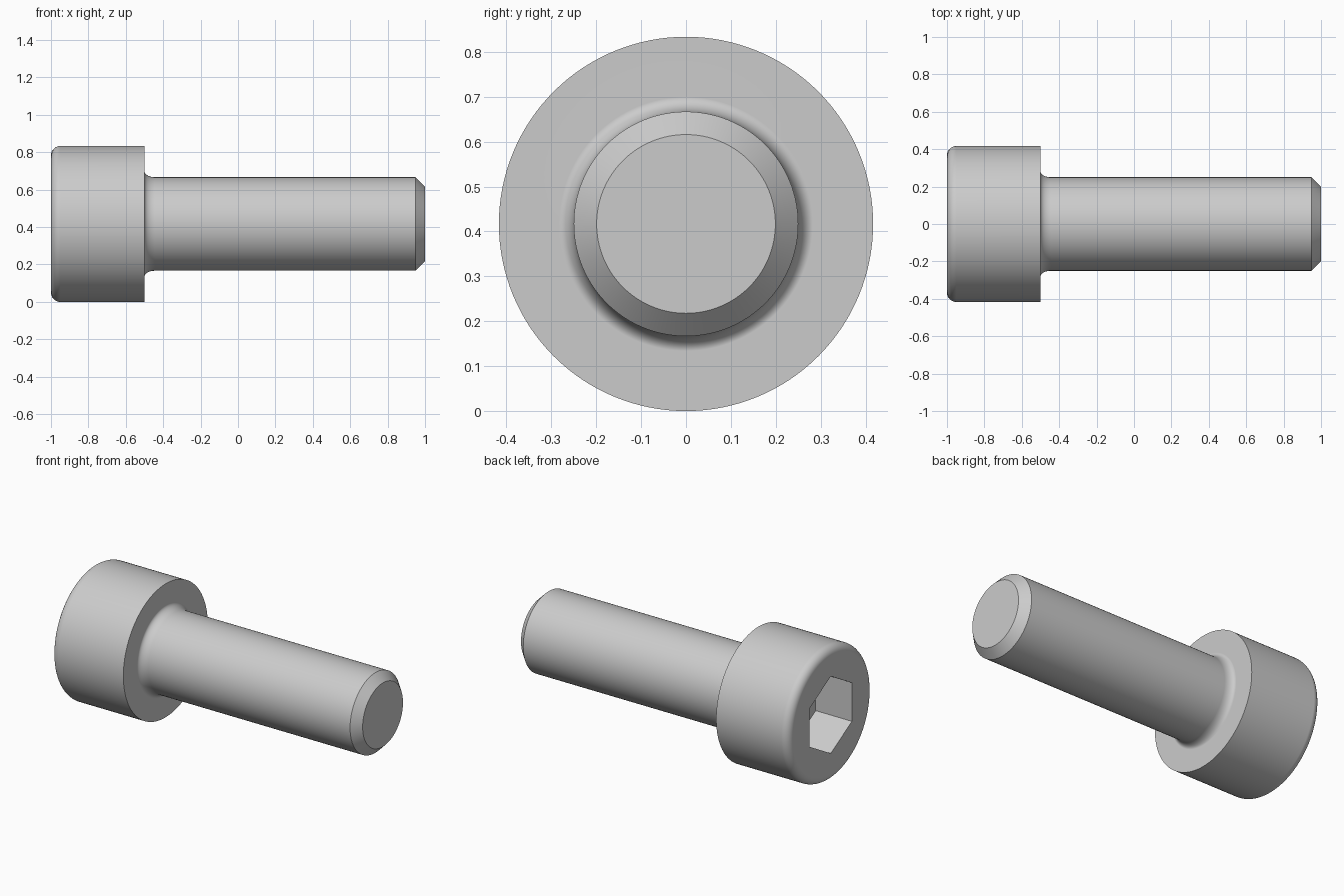
import bpy
import bmesh
from math import sin, cos, pi
from mathutils import Matrix, Vector

if "Cube" in bpy.data.objects:
    bpy.data.objects.remove(bpy.data.objects["Cube"], do_unlink=True)

HEAD_R, SHANK_R = 0.4167, 0.25
HEAD_END, HEAD_BASE, TIP = -1.0, -0.5, 1.0
CHAMFER = 0.051
SOCKET_FLATS, SOCKET_DEPTH = 0.4167, 0.25
SEGMENTS = 128

steel = bpy.data.materials.new("grey steel")
steel.use_nodes = True
grey = (0.6, 0.6, 0.6, 1.0)
steel.diffuse_color = grey
steel.node_tree.nodes["Principled BSDF"].inputs["Base Color"].default_value = grey


def make_object(name, bm):
    bmesh.ops.recalc_face_normals(bm, faces=bm.faces)
    mesh = bpy.data.meshes.new(name)
    bm.to_mesh(mesh)
    bm.free()
    mesh.materials.append(steel)
    obj = bpy.data.objects.new(name, mesh)
    bpy.context.collection.objects.link(obj)
    return obj


def arc(cx, cr, rx, rr, start, end, steps=9):
    """Elliptical fillet points as (x, radius)."""
    angles = [start + (end - start) * i / steps for i in range(steps + 1)]
    return [(cx + rx * cos(a), cr + rr * sin(a)) for a in angles]


# Screw body: rounded head rim, under-head fillet, chamfered tip
rim, fillet_x, fillet_r = 0.05, 0.055, 0.033
profile = arc(HEAD_END + rim, HEAD_R - rim, rim, rim, pi, pi / 2)
profile += [(HEAD_BASE, HEAD_R)]
profile += arc(HEAD_BASE + fillet_x, SHANK_R + fillet_r, fillet_x, fillet_r, pi, 1.5 * pi)
profile += [(TIP - CHAMFER, SHANK_R), (TIP, SHANK_R - CHAMFER)]

bm = bmesh.new()
verts = [bm.verts.new((x, 0, r)) for x, r in profile]
edges = [bm.edges.new(pair) for pair in zip(verts, verts[1:])]
bmesh.ops.spin(bm, geom=verts + edges, cent=(0, 0, 0), axis=(1, 0, 0),
               angle=2 * pi, steps=SEGMENTS)
bmesh.ops.remove_doubles(bm, verts=bm.verts, dist=0.0001)
bmesh.ops.holes_fill(bm, edges=[e for e in bm.edges if e.is_boundary], sides=0)
bmesh.ops.translate(bm, verts=bm.verts, vec=Vector((0, 0, HEAD_R)))
screw = make_object("socket_head_screw", bm)

# Hexagonal drive socket, cut with a corner pointing up
bm = bmesh.new()
overhang = 0.1
corner_r = SOCKET_FLATS / 2 / cos(pi / 6)
place = (Matrix.Translation((HEAD_END + (SOCKET_DEPTH - overhang) / 2, 0, HEAD_R))
         @ Matrix.Rotation(pi / 2, 4, "Y"))
bmesh.ops.create_cone(bm, cap_ends=True, segments=6, radius1=corner_r,
                      radius2=corner_r, depth=SOCKET_DEPTH + overhang)
# Turn the prism so that a corner lies on its local x axis (world up)
first = max(bm.verts, key=lambda v: v.co.x).co
turn = -Vector((1, 0)).angle_signed(Vector((first.x, first.y)), 0)
bmesh.ops.rotate(bm, verts=bm.verts, cent=(0, 0, 0), matrix=Matrix.Rotation(-turn, 3, "Z"))
if max(v.co.x for v in bm.verts) < corner_r * 0.99:
    bmesh.ops.rotate(bm, verts=bm.verts, cent=(0, 0, 0), matrix=Matrix.Rotation(pi / 6, 3, "Z"))
bmesh.ops.transform(bm, matrix=place, verts=bm.verts)
cutter = make_object("socket_cutter", bm)
cutter.hide_render = True

cut = screw.modifiers.new("hex socket", "BOOLEAN")
cut.operation = "DIFFERENCE"
cut.solver = "EXACT"
cut.object = cutter

bpy.ops.object.select_all(action="DESELECT")
screw.select_set(True)
bpy.context.view_layer.objects.active = screw
bpy.ops.object.modifier_apply(modifier=cut.name)
bpy.data.objects.remove(cutter, do_unlink=True)

# Smooth round surfaces, crisp machined edges
bpy.ops.object.shade_smooth_by_angle(angle=pi / 6)
weighted = screw.modifiers.new("flat face shading", "WEIGHTED_NORMAL")
weighted.keep_sharp = True
